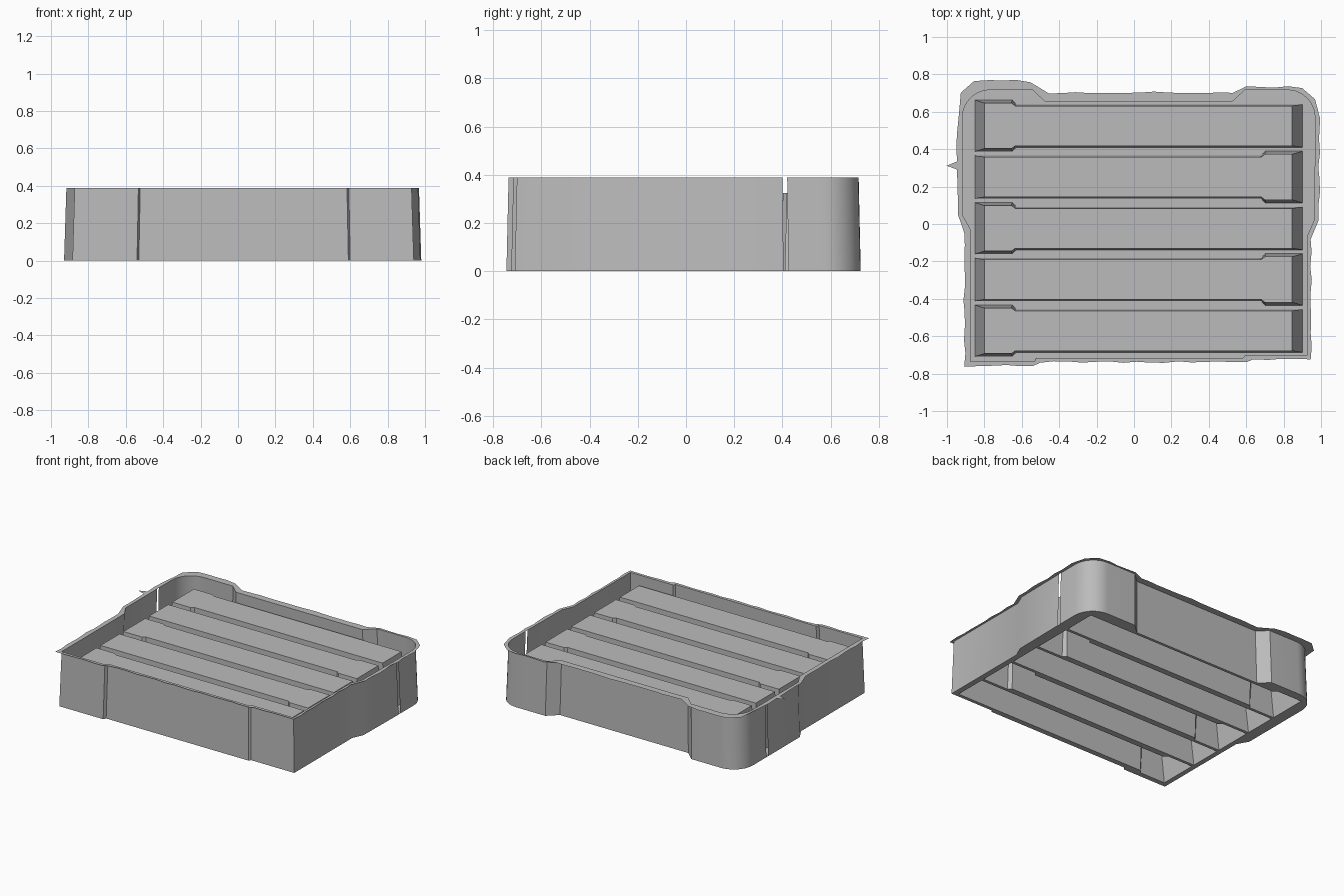
import bpy
import bmesh
import math
import random

random.seed(4)
cube = bpy.data.objects.get("Cube")
if cube:
    bpy.data.objects.remove(cube, do_unlink=True)

HEIGHT = 0.388
SLAT_TOP = 0.325
PITCH = 0.274

grey = bpy.data.materials.new("plain grey")
grey.use_nodes = True
COLOUR = (0.5, 0.5, 0.5, 1)
grey.diffuse_color = COLOUR
bsdf = next(n for n in grey.node_tree.nodes if n.type == 'BSDF_PRINCIPLED')
bsdf.inputs["Base Color"].default_value = COLOUR


def finish(bm, name):
    mesh = bpy.data.meshes.new(name)
    bm.to_mesh(mesh)
    bm.free()
    mesh.materials.append(grey)
    mesh.shade_smooth()
    mesh.set_sharp_from_angle(angle=math.radians(30))
    obj = bpy.data.objects.new(name, mesh)
    bpy.context.collection.objects.link(obj)
    return obj


def ring(bm, points, z):
    return [bm.verts.new((x, y, z)) for x, y in points]


def arc(cx, cy, r, start, steps=10):
    """Quarter circle, counter-clockwise."""
    return [(cx + r * math.cos(start + math.pi / 2 * i / steps),
             cy + r * math.sin(start + math.pi / 2 * i / steps))
            for i in range(steps + 1)]


def flat_sheet(name, loops, z):
    """Flat sheet bounded by the first loop, with the other loops as holes."""
    bm = bmesh.new()
    edges = []
    for loop in loops:
        vs = ring(bm, loop, z)
        edges += [bm.edges.new((a, b)) for a, b in zip(vs, vs[1:] + vs[:1])]
    bmesh.ops.triangle_fill(bm, edges=edges, use_beauty=True, normal=(0, 0, 1))
    return finish(bm, name)


# Footprint: square front corners, bulging rounded back corners
outline = [(-.885, -.745), (-.54, -.745), (-.53, -.725), (.59, -.725),
           (.6, -.71), (.94, -.71), (.94, -.06), (.975, .02),
           (.98, .405), (.98, .425)]
outline += arc(.83, .575, .15, 0)
outline += [(.6, .725), (.53, .66), (-.48, .66), (-.55, .725)]
outline += arc(-.78, .575, .15, math.pi / 2)
outline += [(-.93, .425), (-.93, .405), (-.93, .05), (-.885, -.03)]
upper = [(.025 + (x - .025) * .987, y * .988) for x, y in outline]

# Outer wall, split by a narrow slit on each side
bm = bmesh.new()
low, high = ring(bm, outline, 0), ring(bm, upper, HEIGHT)
count = len(outline)
for i in range(count):
    j = (i + 1) % count
    is_slit = {outline[i][1], outline[j][1]} == {.405, .425}
    if not is_slit:
        bm.faces.new((low[i], low[j], high[j], high[i]))
finish(bm, "outer_wall")


# Rough trimmed rim around the top of the wall
def along(a, b, steps):
    pts = []
    for i in range(steps):
        t = i / steps
        pts.append((a[0] + (b[0] - a[0]) * t + random.uniform(-.005, .005),
                    a[1] + (b[1] - a[1]) * t + random.uniform(-.005, .005)))
    return pts


corners = [(-.905, -.757), (-.54, -.757), (-.5, -.738), (.6, -.738),
           (.64, -.722), (.945, -.722), (.947, -.08), (.99, .02), (.99, .45),
           (.994, .56), (.97, .67), (.9, .73), (.6, .738), (.53, .705),
           (-.45, .7), (-.55, .76), (-.7, .772), (-.86, .765), (-.93, .7),
           (-.945, .5), (-.95, .33), (-1, .31), (-.95, .29), (-.94, .05),
           (-.91, -.05)]
trim = []
for a, b in zip(corners, corners[1:] + corners[:1]):
    trim += along(a, b, max(1, int(math.dist(a, b) / .07)))
flat_sheet("rim", [trim, upper], HEIGHT)


# Slats: tapered hollow bars, wider at alternating ends
def slat_profile(cy, x0, x1, half, wide, neck, wide_left):
    pts = [(x0, -wide), (x0 + neck, -wide), (x0 + neck + .02, -half),
           (x1, -half), (x1, half), (x0 + neck + .02, half),
           (x0 + neck, wide), (x0, wide)]
    if not wide_left:
        pts = [(x0 + x1 - x, y) for x, y in reversed(pts)]
    return [(x, y + cy) for x, y in pts]


openings = []
for k in range(5):
    cy = .525 - PITCH * k
    left = k % 2 == 0
    foot = slat_profile(cy, -.85, .9, .115, .138, .2, left)
    top = slat_profile(cy, -.8, .845, .107, .122, .145, left)
    openings.append(foot)
    bm = bmesh.new()
    a, b = ring(bm, foot, 0), ring(bm, top, SLAT_TOP)
    for i in range(len(a)):
        j = (i + 1) % len(a)
        bm.faces.new((a[i], a[j], b[j], b[i]))
    bm.faces.new(b)
    finish(bm, f"slat_{k + 1}")

# Floor strips between the slats, open underneath each slat
flat_sheet("floor", [outline] + openings, 0)
